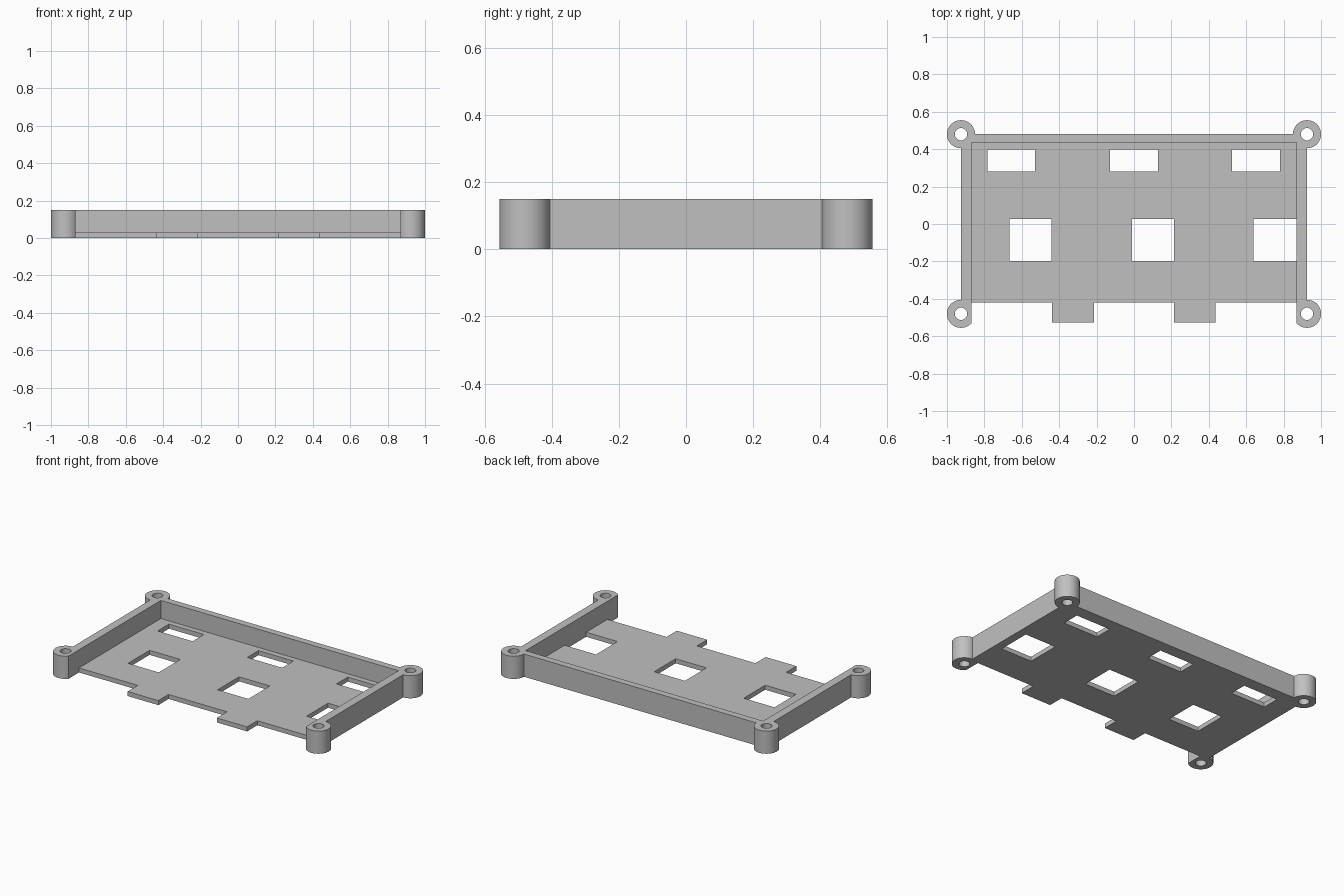
import bpy, bmesh, math

if "Cube" in bpy.data.objects:
    bpy.data.objects.remove(bpy.data.objects["Cube"])

grey = bpy.data.materials.new("plain_grey")
grey.diffuse_color = (0.53, 0.53, 0.53, 1)
grey.use_nodes = True
grey.node_tree.nodes["Principled BSDF"].inputs["Base Color"].default_value = grey.diffuse_color

BOSS_X, BOSS_Y, BOSS_R, HOLE_R = 0.925, 0.48, 0.075, 0.033
IN_X, IN_Y, FRONT_Y = 0.869, 0.435, -0.42
FLOOR_H, WALL_H = 0.03, 0.15


def arc(cx, cy, r, a0, a1, n):
    return [(cx + r * math.cos(math.radians(a0 + (a1 - a0) * i / n)),
             cy + r * math.sin(math.radians(a0 + (a1 - a0) * i / n)))
            for i in range(n + 1)]


def rect(x0, x1, y0, y1):
    return [(x0, y0), (x1, y0), (x1, y1), (x0, y1)]


def plate(name, loops, height):
    """Extrude an outline with holes from z = 0 up to the given height."""
    curve = bpy.data.curves.new(name, 'CURVE')
    curve.dimensions = '2D'
    curve.fill_mode = 'BOTH'
    curve.extrude = height / 2
    for pts in loops:
        s = curve.splines.new('POLY')
        s.points.add(len(pts) - 1)
        for p, (x, y) in zip(s.points, pts):
            p.co = (x, y, 0, 1)
        s.use_cyclic_u = True
    ob = bpy.data.objects.new(name, curve)
    bpy.context.collection.objects.link(ob)
    bpy.ops.object.select_all(action='DESELECT')
    ob.select_set(True)
    bpy.context.view_layer.objects.active = ob
    bpy.ops.object.convert(target='MESH')
    ob = bpy.context.object
    bm = bmesh.new()
    bm.from_mesh(ob.data)
    bmesh.ops.translate(bm, verts=bm.verts, vec=(0, 0, height / 2))
    bmesh.ops.remove_doubles(bm, verts=bm.verts, dist=1e-5)
    bmesh.ops.recalc_face_normals(bm, faces=bm.faces)
    bm.to_mesh(ob.data)
    bm.free()
    ob.data.materials.clear()
    ob.data.materials.append(grey)
    bpy.ops.object.shade_smooth_by_angle(angle=math.radians(30))
    return ob


# Three-sided wall with four screw bosses; front bosses are cut flat inside
cut = math.degrees(math.acos((BOSS_X - IN_X) / BOSS_R))
right = [(IN_X, IN_Y)]
right += arc(BOSS_X, -BOSS_Y, BOSS_R, 180 + cut, 450, 40)
right += arc(BOSS_X, BOSS_Y, BOSS_R, -90, 180, 48)
left = [(-x, y) for x, y in reversed(right)]
screw_holes = [arc(sx * BOSS_X, sy * BOSS_Y, HOLE_R, 0, 352.5, 47)
               for sx in (-1, 1) for sy in (-1, 1)]
plate("wall_with_bosses", [right + left] + screw_holes, WALL_H)

# Floor outline: two front tabs and a slot open to the right wall
floor = [(-IN_X, FRONT_Y)]
for x0, x1 in ((-0.439, -0.214), (0.214, 0.436)):
    floor += [(x0, FRONT_Y), (x0, -0.527), (x1, -0.527), (x1, FRONT_Y)]
floor += [(IN_X, FRONT_Y), (IN_X, -0.198), (0.64, -0.198), (0.64, 0.027),
          (IN_X, 0.027), (IN_X, IN_Y), (-IN_X, IN_Y)]

# Back row of wide slots and middle row of square openings
slots = [rect(x, x + 0.256, 0.28, 0.398) for x in (-0.784, -0.129, 0.525)]
openings = [rect(x, x + 0.225, -0.198, 0.027) for x in (-0.666, -0.011)]
plate("floor", [floor] + slots + openings, FLOOR_H)
